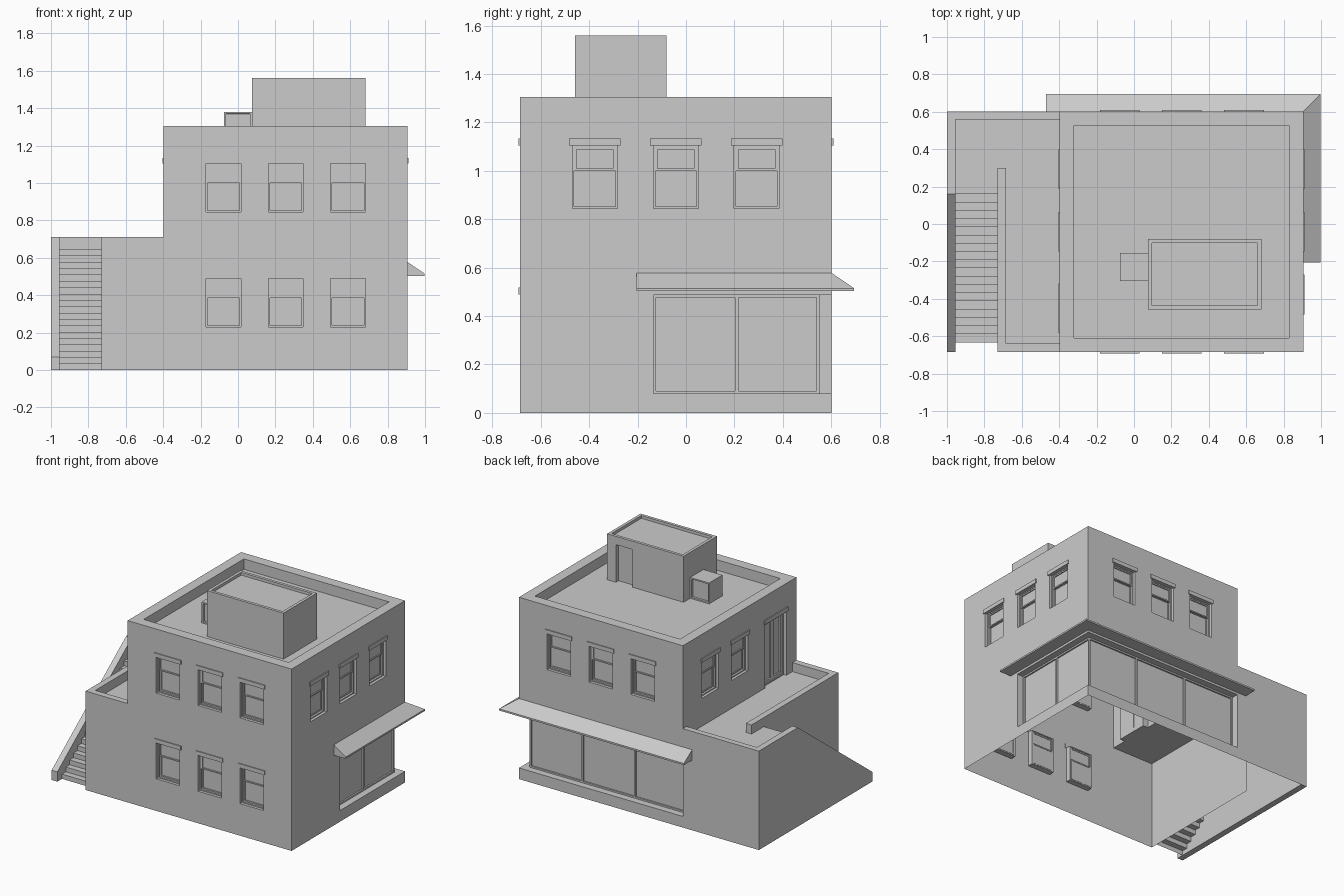
import bpy, bmesh
from mathutils import Vector

if "Cube" in bpy.data.objects:
    bpy.data.objects.remove(bpy.data.objects["Cube"])

X0, X1, Y0, Y1 = -0.397, 0.905, -0.685, 0.602      # main block footprint
ROOF, TOP, TER, TPAR = 1.23, 1.305, 0.645, 0.71   # roof, parapet, terrace, terrace parapet
UP = Vector((0, 0, 1))

# Wall frames: (along wall, height, outward distance) -> world
def front(u, z, d): return Vector((u, Y0 - d, z))
def back(u, z, d): return Vector((u, Y1 + d, z))
def right(u, z, d): return Vector((X1 + d, u, z))
def left(u, z, d): return Vector((X0 - d, u, z))
def outer(u, z, d): return Vector((-0.73 - d, u, z))
def world(x, z, y): return Vector((x, y, z))


def finish(bm, name, solid=False):
    if solid:
        bmesh.ops.recalc_face_normals(bm, faces=bm.faces)
    else:
        bmesh.ops.remove_doubles(bm, verts=bm.verts, dist=1e-5)
    me = bpy.data.meshes.new(name)
    bm.to_mesh(me)
    bm.free()
    ob = bpy.data.objects.new(name, me)
    bpy.context.collection.objects.link(ob)


def quad(bm, pts, n):
    f = bm.faces.new([bm.verts.new(p) for p in pts])
    f.normal_update()
    if f.normal.dot(n) < 0:
        f.normal_flip()


def pane(bm, P, a, b, c, e, d):
    quad(bm, [P(a, c, d), P(b, c, d), P(b, e, d), P(a, e, d)], P(0, 0, 1) - P(0, 0, 0))


def box(bm, P, u0, u1, z0, z1, d0, d1):
    v = [bm.verts.new(P(u, z, d)) for u in (u0, u1) for z in (z0, z1) for d in (d0, d1)]
    faces = [bm.faces.new([v[i] for i in f]) for f in
             ((0, 1, 3, 2), (4, 6, 7, 5), (0, 4, 5, 1), (2, 3, 7, 6), (0, 2, 6, 4), (1, 5, 7, 3))]
    bmesh.ops.recalc_face_normals(bm, faces=faces)


def prism(name, sections):
    """Closed solid through matching cross-sections."""
    bm = bmesh.new()
    rings = [[bm.verts.new(p) for p in s] for s in sections]
    for a, b in zip(rings, rings[1:]):
        for i in range(len(a)):
            j = (i + 1) % len(a)
            bm.faces.new((a[i], a[j], b[j], b[i]))
    bm.faces.new(rings[0])
    bm.faces.new(rings[-1])
    finish(bm, name, True)


def wall(name, P, u0, u1, z0, z1, holes=(), cuts=(), depth=0.04):
    """Wall sheet; holes get recessed reveals, cuts are simply left out."""
    bm = bmesh.new()
    gaps = list(holes) + list(cuts)
    us = sorted({u0, u1, *[c for g in gaps for c in g[:2] if u0 < c < u1]})
    zs = sorted({z0, z1, *[c for g in gaps for c in g[2:] if z0 < c < z1]})
    for a, b in zip(us, us[1:]):
        for c, e in zip(zs, zs[1:]):
            m, k = (a + b) / 2, (c + e) / 2
            if not any(g[0] < m < g[1] and g[2] < k < g[3] for g in gaps):
                pane(bm, P, a, b, c, e, 0)
    for a, b, c, e in holes:
        mid = P((a + b) / 2, (c + e) / 2, 0)
        ring = [(a, c), (b, c), (b, e), (a, e)]
        for p, q in zip(ring, ring[1:] + ring[:1]):
            s = [P(*p, 0), P(*q, 0), P(*q, -depth), P(*p, -depth)]
            quad(bm, s, mid - (s[0] + s[1]) / 2)
    finish(bm, name)


def frame(bm, P, a, b, c, e, w, d0, d1):
    box(bm, P, a, a + w, c, e, d0, d1)
    box(bm, P, b - w, b, c, e, d0, d1)
    box(bm, P, a + w, b - w, c, c + w, d0, d1)
    box(bm, P, a + w, b - w, e - w, e, d0, d1)


def window(name, P, r, door=False):
    a, b, c, e = r
    bm = bmesh.new()
    frame(bm, P, a, b, c, e, 0.008, -0.04, -0.02)
    if door:
        m = (a + b) / 2
        for p, q in ((a + 0.008, m), (m, b - 0.008)):
            frame(bm, P, p, q, c + 0.008, e - 0.008, 0.02, -0.04, -0.026)
        pane(bm, P, a, b, c, e, -0.037)
    else:
        m = c + 0.155
        frame(bm, P, a + 0.008, b - 0.008, m, e - 0.008, 0.009, -0.034, -0.024)
        frame(bm, P, a + 0.008, b - 0.008, c + 0.008, m + 0.006, 0.009, -0.042, -0.034)
        pane(bm, P, a, b, m, e, -0.031)
        pane(bm, P, a, b, c, m, -0.039)
    box(bm, P, a - 0.013, b + 0.013, e, e + 0.029, -0.005, 0.007)   # lintel
    finish(bm, name)


def tray(name, x0, x1, y0, y1, t, rim, floor):
    """Parapet rim with sunken flat roof."""
    bm = bmesh.new()
    o = [(x0, y0), (x1, y0), (x1, y1), (x0, y1)]
    i = [(x0 + t, y0 + t), (x1 - t, y0 + t), (x1 - t, y1 - t), (x0 + t, y1 - t)]
    mid = Vector(((x0 + x1) / 2, (y0 + y1) / 2, rim))
    for k in range(4):
        j = (k + 1) % 4
        quad(bm, [(*o[k], rim), (*o[j], rim), (*i[j], rim), (*i[k], rim)], UP)
        quad(bm, [(*i[k], rim), (*i[j], rim), (*i[j], floor), (*i[k], floor)],
             mid - Vector((*i[k], rim)) / 2 - Vector((*i[j], rim)) / 2)
    quad(bm, [(*p, floor) for p in i], UP)
    finish(bm, name)


# Openings
def row(centres, z): return [(c - 0.093, c + 0.093, z, z + 0.26) for c in centres]
FX, RY = (-0.077, 0.255, 0.588), (-0.377, -0.042, 0.292)
openings = {
    "front": (front, row(FX, 0.845) + row(FX, 0.23)),
    "back": (back, row(FX, 0.845)),
    "right": (right, row(RY, 0.845)),
    "left": (left, row(RY[1:], 0.845)),
}
door = (-0.57, -0.33, TER, 1.105)
for side, (P, rects) in openings.items():
    for k, r in enumerate(rects):
        window(f"{side}_window_{k}", P, r)
window("terrace_door", left, door, True)

# Main walls
step_cut = (-1.1, X0, TER, TOP)
S0, S1, SD = 0.08, 0.487, 0.049    # shop window sill, head, recess
wall("front_wall", front, -0.73, X1, 0, TOP, openings["front"][1], [step_cut])
wall("back_wall", back, -0.955, X1, 0, TOP, openings["back"][1], [step_cut, (X0, X1, S0, S1)])
wall("right_wall", right, Y0, Y1, 0, TOP, openings["right"][1], [(-0.135, Y1, S0, S1)])
wall("left_wall", left, Y0, Y1, TER, TOP, openings["left"][1] + [door])
wall("terrace_side_wall", outer, Y0, 0.30, 0, TER)
tray("main_roof", X0, X1, Y0, Y1, 0.075, TOP, ROOF)

# Corner shop window: sill, soffit, end reveals, glazing
bm = bmesh.new()
xi, yi = X1 - SD, Y1 - SD
for z, n in ((S0, UP), (S1, -UP)):
    quad(bm, [(X0, Y1, z), (X1, Y1, z), (xi, yi, z), (X0, yi, z)], n)
    quad(bm, [(X1, -.135, z), (X1, Y1, z), (xi, yi, z), (xi, -.135, z)], n)
for P, u, n in ((back, X0, (1, 0, 0)), (right, -0.135, (0, 1, 0))):
    quad(bm, [P(u, S0, 0), P(u, S1, 0), P(u, S1, -SD), P(u, S0, -SD)], Vector(n))
finish(bm, "shop_recess")
bm = bmesh.new()
for P, a, b, count in ((right, -0.135, yi, 2), (back, X0, xi, 3)):
    frame(bm, P, a, b, S0, S1, 0.011, -0.062, -SD)
    pane(bm, P, a, b, S0, S1, -0.06)
    for k in range(1, count):
        m = a + (b - a) * k / count
        box(bm, P, m - 0.007, m + 0.007, S0 + 0.011, S1 - 0.011, -0.062, -SD)
finish(bm, "shop_glazing")

# Awning wrapping the corner
prof = [(0, 0.503), (0.093, 0.503), (0.093, 0.515), (0, 0.578)]
prism("awning", [[(X1 + d, -0.205, z) for d, z in prof],
                 [(X1 + d, Y1 + d, z) for d, z in prof],
                 [(-0.47, Y1 + d, z) for d, z in prof]])

# Terrace floor and parapets
YL = 0.16                          # front edge of the stair landing
bm = bmesh.new()
for a, b, c, e in ((-0.955, X0, YL, Y1), (-0.73, X0, Y0, YL)):
    quad(bm, [(a, c, TER), (b, c, TER), (b, e, TER), (a, e, TER)], UP)
finish(bm, "terrace_floor")
bm = bmesh.new()
for a, b, c, e in ((-0.955, X0, 0.56, Y1), (-0.73, -0.685, Y0, 0.30), (-0.685, X0, Y0, -0.64)):
    box(bm, world, a, b, TER, TPAR, c, e)
    bm.faces.ensure_lookup_table()
    bmesh.ops.delete(bm, geom=[f for f in bm.faces if f.normal.z < -0.9], context='FACES')
finish(bm, "terrace_parapets")

# Outside stairs and sloping side wall
bm = bmesh.new()
N, ya, xa, xb = 18, -0.633, -0.955, -0.73
rise, run = TER / (N + 1), (YL - ya) / N
for k in range(N + 1):
    y, z = ya + k * run, k * rise
    quad(bm, [(xa, y, z), (xb, y, z), (xb, y, z + rise), (xa, y, z + rise)], Vector((0, -1, 0)))
    if k < N:
        z += rise
        quad(bm, [(xa, y, z), (xb, y, z), (xb, y + run, z), (xa, y + run, z)], UP)
finish(bm, "stairs")
side = [(Y0, 0), (Y0, 0.07), (YL, TPAR), (Y1, TPAR), (Y1, 0)]
prism("stair_side_wall", [[(x, y, z) for y, z in side] for x in (-1.0, -0.955)])

# Rooftop stair house with recessed door
A, B, C, E, H = 0.075, 0.682, -0.458, -0.08, 1.56
hdoor = (0.48, 0.612, ROOF, 1.50)
wall("stair_house_back", lambda u, z, d: Vector((u, E + d, z)), A, B, ROOF, H, [hdoor], depth=0.03)
wall("stair_house_front", lambda u, z, d: Vector((u, C - d, z)), A, B, ROOF, H)
wall("stair_house_right", lambda u, z, d: Vector((B + d, u, z)), C, E, ROOF, H)
wall("stair_house_left", lambda u, z, d: Vector((A - d, u, z)), C, E, ROOF, H)
wall("stair_house_door", lambda u, z, d: Vector((u, E - 0.03 + d, z)), *hdoor)
tray("stair_house_roof", A, B, C, E, 0.021, H, H - 0.02)

# Rooftop cooling unit with sunken grilles
bm = bmesh.new()
box(bm, world, -0.075, 0.075, ROOF, 1.38, -0.305, -0.155)
grilles = [f for f in bm.faces if abs(f.normal.y) > 0.9]
bmesh.ops.inset_individual(bm, faces=grilles, thickness=0.014)
bmesh.ops.inset_individual(bm, faces=grilles, thickness=0.0005, depth=-0.015)
finish(bm, "cooling_unit")
